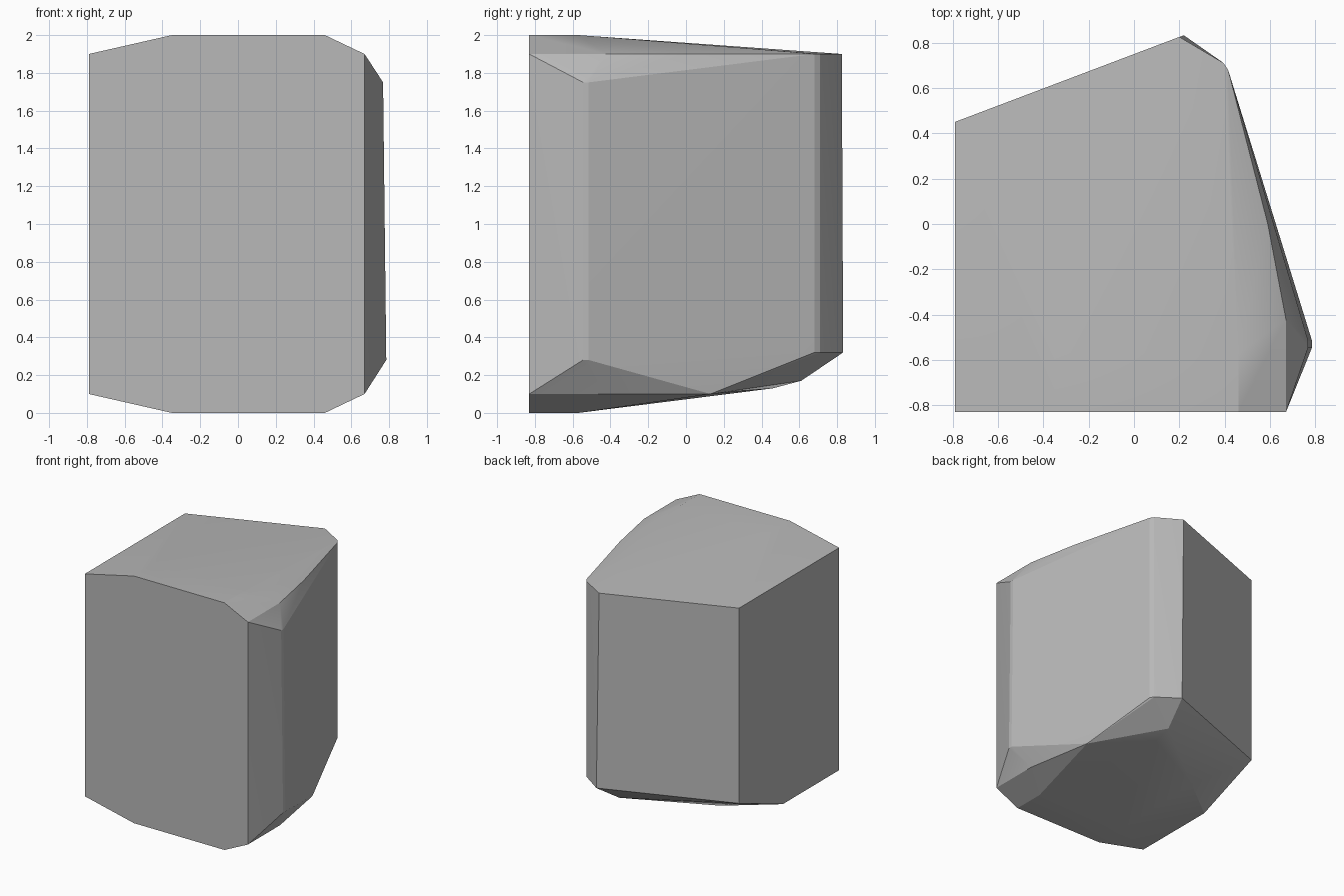
import bpy
import bmesh
import math

cube = bpy.data.objects.get("Cube")
if cube:
    bpy.data.objects.remove(cube, do_unlink=True)

# Plain grey stone
stone = bpy.data.materials.new("stone_grey")
stone.use_nodes = True
grey = (0.48, 0.48, 0.48, 1.0)
stone.diffuse_color = grey
stone.node_tree.nodes["Principled BSDF"].inputs["Base Color"].default_value = grey

FRONT, LEFT = -0.83, -0.79
corners = []

# Front half: the same corners at the top and the bottom
for flat, shoulder in ((0.0, 0.1), (2.0, 1.9)):
    for y in (FRONT, -0.57):
        corners += [(-0.35, y, flat), (0.46, y, flat)]
    corners += [(LEFT, FRONT, shoulder), (0.67, FRONT, shoulder), (0.67, -0.42, shoulder)]

# Side ridge, slightly rounded
for y in (-0.545, -0.515):
    corners += [(0.768, y, 1.75), (0.785, y, 0.28)]

# Back corners, upright from the raised underside to the top
for x, y in ((LEFT, 0.45), (0.395, 0.71), (0.415, 0.68)):
    corners += [(x, y, 0.32), (x, y, 1.9)]
corners += [(0.22, 0.832, 0.32), (0.20, 0.825, 1.9)]

# Upper edge of the side wall, and the bulging underside at the back
corners += [(0.59, 0.0, 1.9), (0.575, 0.13, 0.1), (LEFT, -0.11, 0.1),
            (-0.43, 0.17, 0.098), (0.17, 0.46, 0.13), (0.17, 0.61, 0.17)]

# Wrap the corners in one solid chunk
bm = bmesh.new()
for co in corners:
    bm.verts.new(co)
bmesh.ops.convex_hull(bm, input=bm.verts[:])
loose = [v for v in bm.verts if not v.link_faces]
bmesh.ops.delete(bm, geom=loose, context='VERTS')
bmesh.ops.dissolve_limit(bm, angle_limit=math.radians(0.5),
                         verts=bm.verts[:], edges=bm.edges[:])
bmesh.ops.recalc_face_normals(bm, faces=bm.faces[:])
mesh = bpy.data.meshes.new("stone_chunk")
bm.to_mesh(mesh)
bm.free()
mesh.materials.append(stone)

chunk = bpy.data.objects.new("stone_chunk", mesh)
bpy.context.collection.objects.link(chunk)

# Soft shading across the shallowest edges, crisp facets elsewhere
bpy.ops.object.select_all(action='DESELECT')
chunk.select_set(True)
bpy.context.view_layer.objects.active = chunk
bpy.ops.object.shade_smooth_by_angle(angle=math.radians(15))
weighted = chunk.modifiers.new("flat_faces", 'WEIGHTED_NORMAL')
weighted.keep_sharp = True
